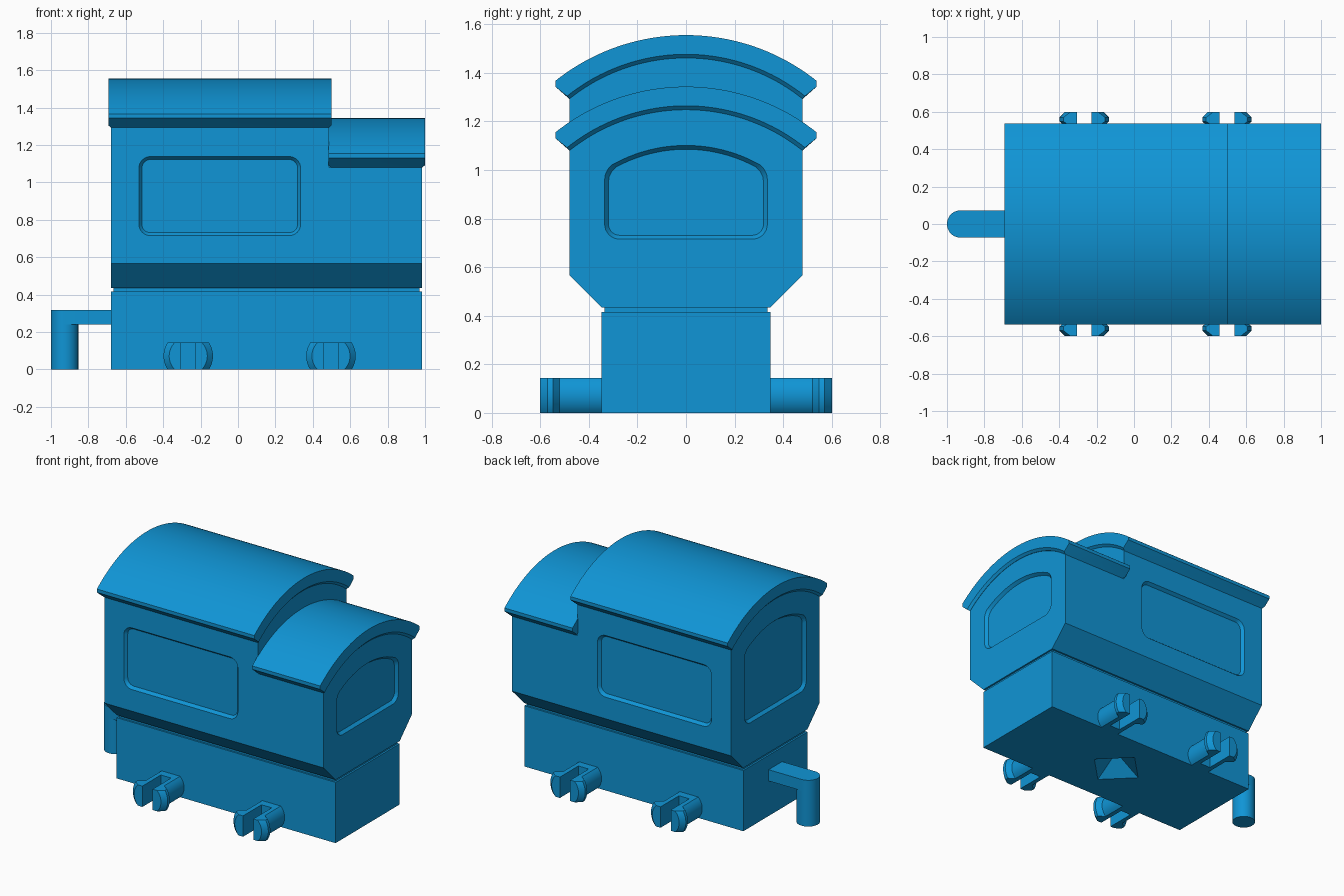
import bpy, bmesh, math

if "Cube" in bpy.data.objects:
    bpy.data.objects.remove(bpy.data.objects["Cube"])

blue = bpy.data.materials.new("sky_blue")
blue.diffuse_color = (0.005, 0.30, 0.67, 1)
blue.use_nodes = True
blue.node_tree.nodes["Principled BSDF"].inputs["Base Color"].default_value = blue.diffuse_color


def loft(name, rings):
    """Solid skinned through matching closed rings, capped at both ends."""
    bm = bmesh.new()
    loops = [[bm.verts.new(p) for p in r] for r in rings]
    n = len(loops[0])
    for a, b in zip(loops, loops[1:]):
        for i in range(n):
            j = (i + 1) % n
            bm.faces.new((a[i], a[j], b[j], b[i]))
    bm.faces.new(loops[0][::-1])
    bm.faces.new(loops[-1])
    bmesh.ops.recalc_face_normals(bm, faces=bm.faces)
    me = bpy.data.meshes.new(name)
    bm.to_mesh(me)
    bm.free()
    me.materials.append(blue)
    ob = bpy.data.objects.new(name, me)
    bpy.context.collection.objects.link(ob)
    return ob


def activate(ob):
    bpy.ops.object.select_all(action='DESELECT')
    ob.select_set(True)
    bpy.context.view_layer.objects.active = ob


def smooth(ob):
    activate(ob)
    bpy.ops.object.shade_smooth_by_angle(angle=math.radians(25))


def cut(ob, cutter, operation='DIFFERENCE'):
    activate(ob)
    m = ob.modifiers.new("cut", 'BOOLEAN')
    m.operation, m.object, m.solver = operation, cutter, 'EXACT'
    bpy.ops.object.modifier_apply(modifier=m.name)
    bpy.data.objects.remove(cutter, do_unlink=True)


def box(name, x0, x1, y0, y1, z0, z1):
    return loft(name, [[(x0, y0, z), (x1, y0, z), (x1, y1, z), (x0, y1, z)] for z in (z0, z1)])


def arc(r, cz, half, n=40):
    """Arch points in (y, z) from -half to +half."""
    t = math.asin(half / r)
    return [(r * math.sin(a), cz + r * math.cos(a))
            for a in (-t + 2 * t * i / n for i in range(n + 1))]


def at_x(x, prof):
    return [(x, y, z) for y, z in prof]


X0, X1, XS = -0.678, 0.983, 0.486      # body ends and roof step
CZ, DROP = 0.693, 0.212                # roof arch centre, height drop of low end
RO, RI = 0.862, 0.768                  # roof outer and inner radius

# lower block and recessed joint
base = box("base_block", X0, X1, -0.347, 0.347, 0, 0.416)
box("joint_neck", X0 + 0.012, X1 - 0.012, -0.335, 0.335, 0.41, 0.44)

# pyramid pocket in the underside
R = 0.185
cut(base, loft("pocket", [[(0.15 + s * math.cos(k * math.pi / 2), s * math.sin(k * math.pi / 2), z)
                           for k in range(4)] for s, z in ((R * 1.1, -0.012), (0.002, 0.12))]))

# cabin: arched section, stepped down at one end
prof = [(0.48, 0.567), (0.347, 0.434), (-0.347, 0.434), (-0.48, 0.567)] + arc(RI, CZ, 0.48)
cabin = loft("cabin", [at_x(x, prof) for x in (X0, X1)])
low = [(0.7, 1.6), (-0.7, 1.6)] + arc(RI, CZ - DROP, 0.7)
cut(cabin, loft("step", [at_x(x, low) for x in (XS, 1.3)]))


def side_window(i):
    x0, x1, z0, z1, r = -0.53 + i, 0.335 - i, 0.715 + i, 1.138 - i, 0.062 - i
    pts = []
    for q, (cx, cz) in enumerate(((x1 - r, z1 - r), (x0 + r, z1 - r), (x0 + r, z0 + r), (x1 - r, z0 + r))):
        for k in range(9):
            a = (q + k / 8) * math.pi / 2
            pts.append((cx + r * math.cos(a), cz + r * math.sin(a)))
    return pts


def end_window(i, lift):
    w, z0, r, ra, cz = 0.335 - i, 0.715 + i, 0.062 - i, 0.62 - i, 0.481 + lift
    pts = arc(ra, cz, w - 0.03, 24)
    zs = pts[-1][1]
    corner = [(w - 0.013, zs - 0.018), (w - 0.003, zs - 0.038), (w, zs - 0.06)]
    for k in range(9):
        a = -k / 8 * math.pi / 2
        corner.append((w - r + r * math.cos(a), z0 + r + r * math.sin(a)))
    return pts + corner + [(-y, z) for y, z in reversed(corner)]


# recessed windows with sloping frames: (inset, distance outside the wall)
SLOPE = ((-0.008, 0.01), (0.016, -0.02))
for s in (-1, 1):
    cut(cabin, loft("side_cut", [[(x, s * (0.48 + d), z) for x, z in side_window(i)] for i, d in SLOPE]))
for xe, s, lift in ((X0, -1, DROP), (X1, 1, 0)):
    cut(cabin, loft("end_cut", [at_x(xe + s * d, end_window(i, lift)) for i, d in SLOPE]))
smooth(cabin)


def roof_section(x, dz, grow):
    """Roof shell section; grow thins the underside for the chamfered lip."""
    ri = RI + grow
    half = 0.48 * ri / RI
    pts = arc(RO, CZ, 0.538) + [(0.538, 1.343)] + arc(ri, CZ, half)[::-1] + [(-0.538, 1.343)]
    return at_x(x, [(y, z + dz) for y, z in pts])


# two curved roofs
for name, xa, xb, dz in (("tall_roof", -0.693, 0.5, 0), ("low_roof", 0.484, 1.0, -DROP)):
    c = 0.015
    smooth(loft(name, [roof_section(xa, dz, c), roof_section(xa + c, dz, -0.001),
                       roof_section(xb - c, dz, -0.001), roof_section(xb, dz, c)]))

# split snap pegs: turned profile, flattened above and below, slotted
PEG = ((0.33, 0.1), (0.52, 0.1), (0.548, 0.132), (0.57, 0.132), (0.6, 0.102))
H = 0.143
for cx in (-0.266, 0.497):
    for s in (-1, 1):
        rings = []
        for y, r in PEG:
            t = math.asin(H / 2 / r)
            angs = [-t + 2 * t * k / 12 for k in range(13)]
            angs += [a + math.pi for a in angs]
            rings.append([(cx + r * math.cos(a), s * y, H / 2 + r * math.sin(a)) for a in angs])
        peg = loft("snap_peg", rings)
        y0, y1 = sorted((s * 0.4, s * 0.7))
        cut(peg, box("slot", cx - 0.039, cx + 0.039, y0, y1, -0.1, 0.3))
        smooth(peg)

# coupling hook: round-ended arm with a downward pin
PR, PX = 0.073, -0.927
half_round = [(PX + PR * math.cos(a), PR * math.sin(a))
              for a in (math.pi / 2 + math.pi * k / 24 for k in range(25))]
arm = [(-0.66, -PR), (-0.66, PR)] + half_round
smooth(loft("hook_arm", [[(x, y, z) for x, y in arm] for z in (0.24, 0.317)]))
circle = [(PX + PR * math.cos(k * math.pi / 24), PR * math.sin(k * math.pi / 24)) for k in range(48)]
smooth(loft("hook_pin", [[(x, y, z) for x, y in circle] for z in (0, 0.24)]))
